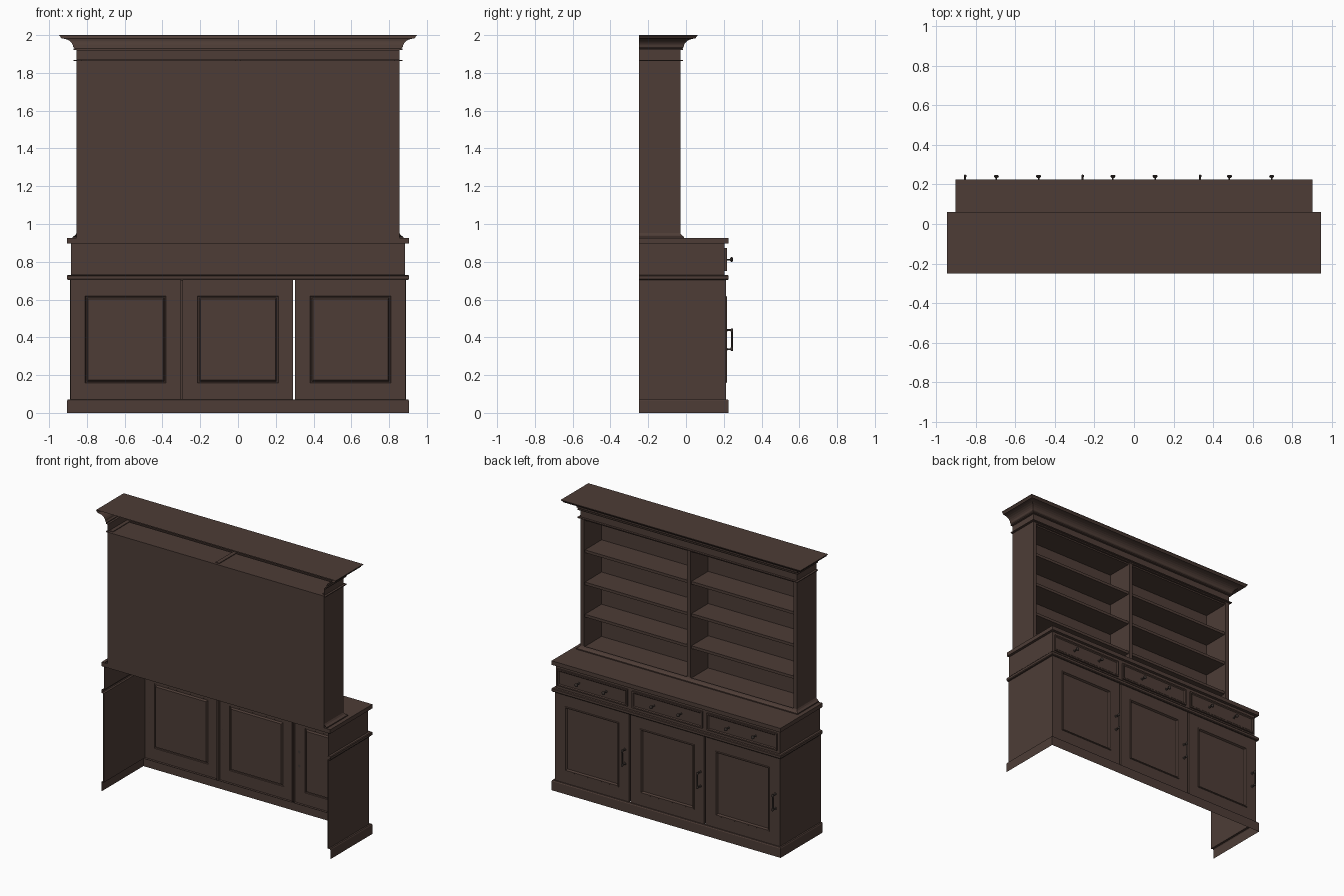
import bpy, bmesh, math
from mathutils import Matrix, Vector

if "Cube" in bpy.data.objects:
    bpy.data.objects.remove(bpy.data.objects["Cube"])

def material(name, rgb):
    m = bpy.data.materials.new(name)
    m.diffuse_color = (*rgb, 1)
    m.use_nodes = True
    m.node_tree.nodes["Principled BSDF"].inputs["Base Color"].default_value = m.diffuse_color
    return m

WOOD = material("dark_brown_wood", (0.075, 0.046, 0.037))
METAL = material("dark_bronze", (0.05, 0.038, 0.033))
BACK = -0.25

def finish(bm, name, mat=WOOD, smooth=False):
    bmesh.ops.recalc_face_normals(bm, faces=bm.faces)
    me = bpy.data.meshes.new(name)
    for f in bm.faces:
        f.smooth = smooth
    bm.to_mesh(me)
    bm.free()
    me.materials.append(mat)
    ob = bpy.data.objects.new(name, me)
    bpy.context.collection.objects.link(ob)
    return ob

def box(name, x0, x1, y0, y1, z0, z1, mat=WOOD):
    bm = bmesh.new()
    size = Matrix.Diagonal((x1 - x0, y1 - y0, z1 - z0, 1))
    mid = Matrix.Translation(((x0 + x1) / 2, (y0 + y1) / 2, (z0 + z1) / 2))
    bmesh.ops.create_cube(bm, size=1, matrix=mid @ size)
    return finish(bm, name, mat)

def band(name, hx, fy, profile, cap=False):
    """Sweep an (offset, z) profile round the two sides and the decorated face."""
    bm = bmesh.new()
    rows = []
    for o, z in profile:
        x, y = hx + o, fy + o
        rows.append([bm.verts.new((px, py, z)) for px, py in
                     ((-x, BACK), (-x, y), (x, y), (x, BACK))])
    for a, b in zip(rows, rows[1:]):
        for i in range(3):
            bm.faces.new((a[i], a[i + 1], b[i + 1], b[i]))
    if cap:
        bm.faces.new(rows[-1])
    return finish(bm, name)

def nested(name, cx, cz, rings):
    """Panelled front made of nested rectangles (half width, half height, y)."""
    bm = bmesh.new()
    loops = [[bm.verts.new((cx + sx * w, y, cz + sz * h)) for sx, sz in
              ((-1, -1), (1, -1), (1, 1), (-1, 1))] for w, h, y in rings]
    for a, b in zip(loops, loops[1:]):
        for i in range(4):
            j = (i + 1) % 4
            bm.faces.new((a[i], a[j], b[j], b[i]))
    bm.faces.new(loops[-1])
    return finish(bm, name)

def lathe(name, origin, axis, profile, n=16):
    """Turned part: (radius, distance) profile along an axis."""
    bm = bmesh.new()
    rot = Vector((0, 0, 1)).rotation_difference(Vector(axis)).to_matrix()
    rows = [[bm.verts.new(Vector(origin) + rot @ Vector(
        (r * math.cos(k * math.tau / n), r * math.sin(k * math.tau / n), d)))
        for k in range(n)] for r, d in profile]
    for a, b in zip(rows, rows[1:]):
        for k in range(n):
            j = (k + 1) % n
            bm.faces.new((a[k], a[j], b[j], b[k]))
    bm.faces.new(rows[0])
    bm.faces.new(rows[-1])
    return finish(bm, name, METAL, True)

# Lower cabinet: open back and bottom
band("plinth", 0.89, 0.21, [(0.015, 0), (0.015, 0.065), (0.011, 0.072), (-0.004, 0.072)])
for s, side in ((-1, "left"), (1, "right")):
    a, b = sorted((s * 0.884, s * 0.89))
    box(side + "_side_panel", a, b, BACK, 0.21, 0.07, 0.706)
band("waist_moulding", 0.89, 0.21, [(-0.006, 0.704), (0.011, 0.704), (0.015, 0.709),
                                    (0.015, 0.725), (0.011, 0.73), (-0.006, 0.73)])
band("drawer_case", 0.885, 0.205, [(0, 0.729), (0, 0.897)])
box("counter_top", -0.904, 0.904, BACK, 0.226, 0.896, 0.925)

# Doors, drawers and their hardware
KNOB = [(0.009, 0), (0.009, 0.003), (0.004, 0.005), (0.004, 0.018), (0.010, 0.022),
        (0.013, 0.026), (0.012, 0.030), (0.006, 0.033)]
for i, cx in enumerate((-0.595, 0.0, 0.595)):
    nested(f"door_{i}", cx, 0.3885,
           [(0.292, 0.317, 0.195), (0.292, 0.317, 0.212), (0.214, 0.231, 0.212),
            (0.211, 0.228, 0.217), (0.205, 0.222, 0.217), (0.198, 0.215, 0.204)])
    nested(f"drawer_{i}", cx * 0.994, 0.812,
           [(0.277, 0.060, 0.204), (0.277, 0.060, 0.217), (0.268, 0.051, 0.217),
            (0.262, 0.045, 0.211)])
    for s in (-1, 1):
        lathe(f"drawer_knob_{i}_{s}", (cx * 0.992 + s * 0.107, 0.211, 0.812), (0, 1, 0),
              [(r, d * 1.15) for r, d in KNOB])
    hx = cx - 0.26
    for z in (0.337, 0.438):
        lathe(f"handle_mount_{i}", (hx, 0.212, z), (0, 1, 0),
              [(0.010, 0), (0.010, 0.004), (0.005, 0.007), (0.005, 0.030)], 12)
    lathe(f"handle_bar_{i}", (hx, 0.243, 0.328), (0, 0, 1),
          [(0.004, 0), (0.007, 0.004), (0.007, 0.014), (0.0045, 0.022), (0.0045, 0.097),
           (0.007, 0.105), (0.007, 0.115), (0.004, 0.119)], 12)
box("door_cover_strip", -0.304, -0.291, 0.190, 0.196, 0.072, 0.704)

# Upper shelf unit
band("upper_base_moulding", 0.855, -0.03,
     [(0.02, 0.925), (0.02, 0.932), (0.014, 0.936), (0.006, 0.942), (0, 0.952)])
box("back_panel", -0.855, 0.855, BACK, -0.23, 0.925, 1.866)
for s, side in ((-1, "left"), (1, "right")):
    a, b = sorted((s * 0.828, s * 0.855))
    box(side + "_upper_side", a, b, -0.23, -0.03, 0.925, 1.87)
    a, b = sorted((s * 0.013, s * 0.83))
    for k in range(5):
        z = 0.945 + k * 0.23
        box(f"{side}_shelf_{k}", a, b, -0.232, -0.042, z - 0.02, z)
box("centre_divider", -0.014, 0.014, -0.232, -0.032, 0.925, 1.87)

# Crown: two beads, frieze and cove, capped on top and open behind
cove = [(0.018 + 0.062 * (1 - math.cos(t * math.pi / 12)),
         1.938 + 0.044 * math.sin(t * math.pi / 12)) for t in range(7)]
band("crown_moulding", 0.855, -0.03,
     [(-0.027, 1.855), (0, 1.855), (0, 1.863), (0.015, 1.863), (0.015, 1.869), (0, 1.869),
      (0, 1.921), (0.015, 1.921), (0.015, 1.928), (0.010, 1.93)] + cove +
     [(0.083, 1.988), (0.092, 1.998), (0.092, 2.0)], cap=True)

# Keep crisp edges on turned hardware
for ob in bpy.context.scene.objects:
    ob.select_set(ob.data.materials[0] == METAL)
    if ob.select_get():
        bpy.context.view_layer.objects.active = ob
bpy.ops.object.shade_smooth_by_angle(angle=math.radians(40))
